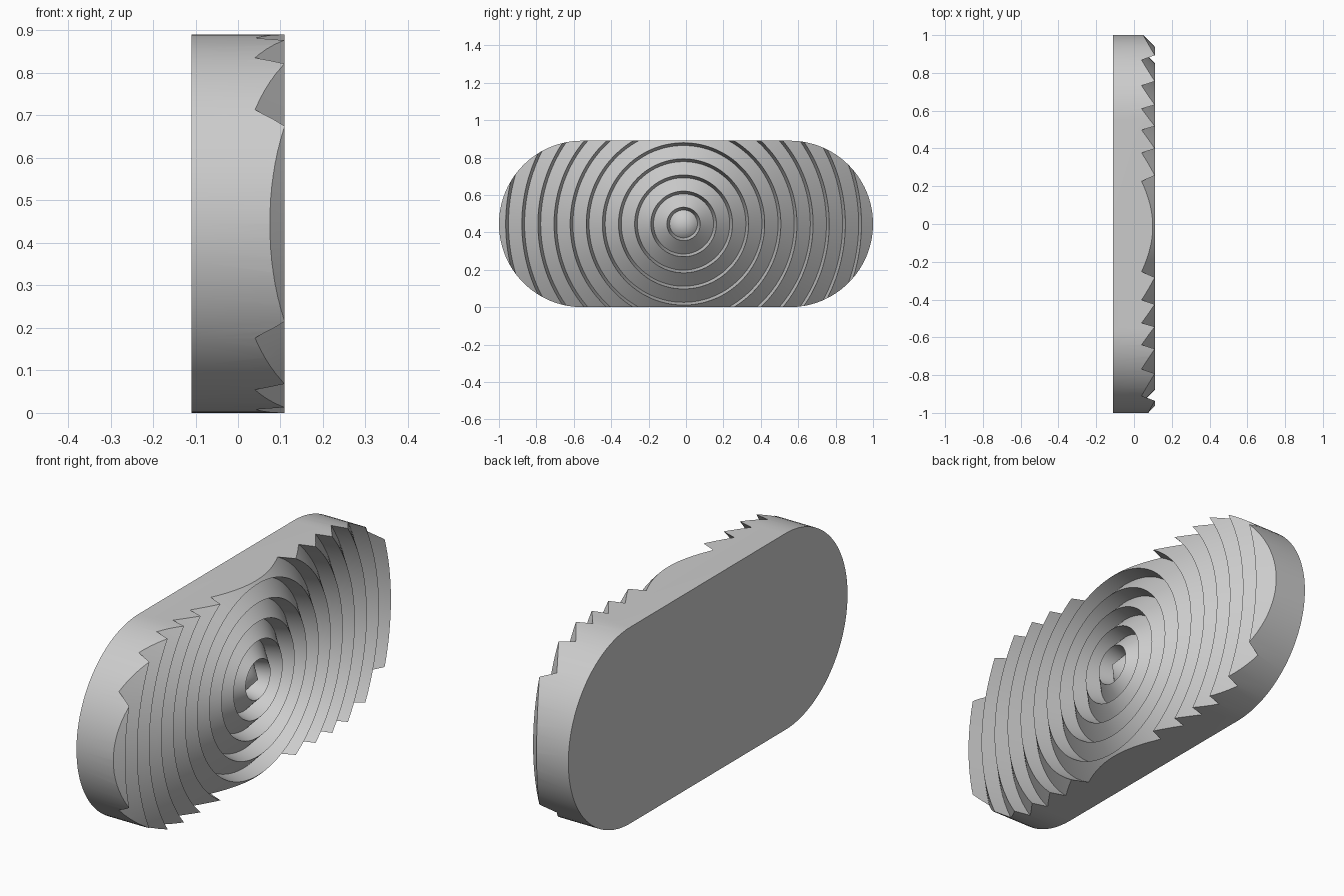
import bpy, bmesh
from math import sin, cos, pi, radians

if "Cube" in bpy.data.objects:
    bpy.data.objects.remove(bpy.data.objects["Cube"])

HALF_X, RADIUS, HALF_LEN = 0.11, 0.445, 1.0
CENTRE_Y, PITCH, DEPTH = -0.013, 0.0862, 0.07
BACK, CLEAR = -0.2, 0.2        # overshoot so the solids never share a plane


def make_object(name, bm):
    bmesh.ops.recalc_face_normals(bm, faces=bm.faces[:])
    mesh = bpy.data.meshes.new(name)
    bm.to_mesh(mesh)
    bm.free()
    obj = bpy.data.objects.new(name, mesh)
    bpy.context.collection.objects.link(obj)
    return obj


# Lathed disc with concentric sawtooth ridges facing +x
profile = [(0, BACK), (0, HALF_X)]
for k in range(1, 13):
    profile += [(k * PITCH - 0.012, HALF_X - DEPTH), (k * PITCH + 0.003, HALF_X)]
profile += [(1.1, HALF_X - DEPTH), (1.1, BACK), (0, BACK)]

bm = bmesh.new()
centre = (0, CENTRE_Y, RADIUS)
verts = [bm.verts.new((x, CENTRE_Y + r, RADIUS)) for r, x in profile[1:]]
edges = [bm.edges.new(pair) for pair in zip(verts, verts[1:])]
bmesh.ops.spin(bm, geom=verts + edges, cent=centre, axis=(1, 0, 0),
               angle=2 * pi, steps=160)
bmesh.ops.remove_doubles(bm, verts=bm.verts[:], dist=0.0001)
pad = make_object("ridged_pad", bm)

# Rounded-end outline that trims the disc
bm = bmesh.new()
outline = []
steps = 48
for side in (1, -1):
    for i in range(steps + 1):
        a = -pi / 2 + pi * i / steps
        outline.append(bm.verts.new((-HALF_X,
                                     side * (HALF_LEN - RADIUS + RADIUS * cos(a)),
                                     RADIUS + side * RADIUS * sin(a))))
face = bm.faces.new(outline)
top = bmesh.ops.extrude_face_region(bm, geom=[face])["geom"]
bmesh.ops.translate(bm, vec=(HALF_X + CLEAR, 0, 0),
                    verts=[v for v in top if isinstance(v, bmesh.types.BMVert)])
cutter = make_object("outline_cutter", bm)
cutter.hide_render = True

# Trim and bake the result
trim = pad.modifiers.new("trim", 'BOOLEAN')
trim.operation, trim.solver, trim.object = 'INTERSECT', 'EXACT', cutter
bpy.context.view_layer.update()
graph = bpy.context.evaluated_depsgraph_get()
trimmed = bpy.data.meshes.new_from_object(pad.evaluated_get(graph))
pad.modifiers.clear()
pad.data = trimmed
bpy.data.objects.remove(cutter)

# Single plain grey
grey = bpy.data.materials.new("light_grey")
grey.use_nodes = True
colour = (0.6, 0.6, 0.6, 1)
grey.diffuse_color = colour
grey.node_tree.nodes["Principled BSDF"].inputs["Base Color"].default_value = colour
pad.data.materials.clear()
pad.data.materials.append(grey)

bpy.ops.object.select_all(action='DESELECT')
pad.select_set(True)
bpy.context.view_layer.objects.active = pad
bpy.ops.object.shade_smooth_by_angle(angle=radians(25))
